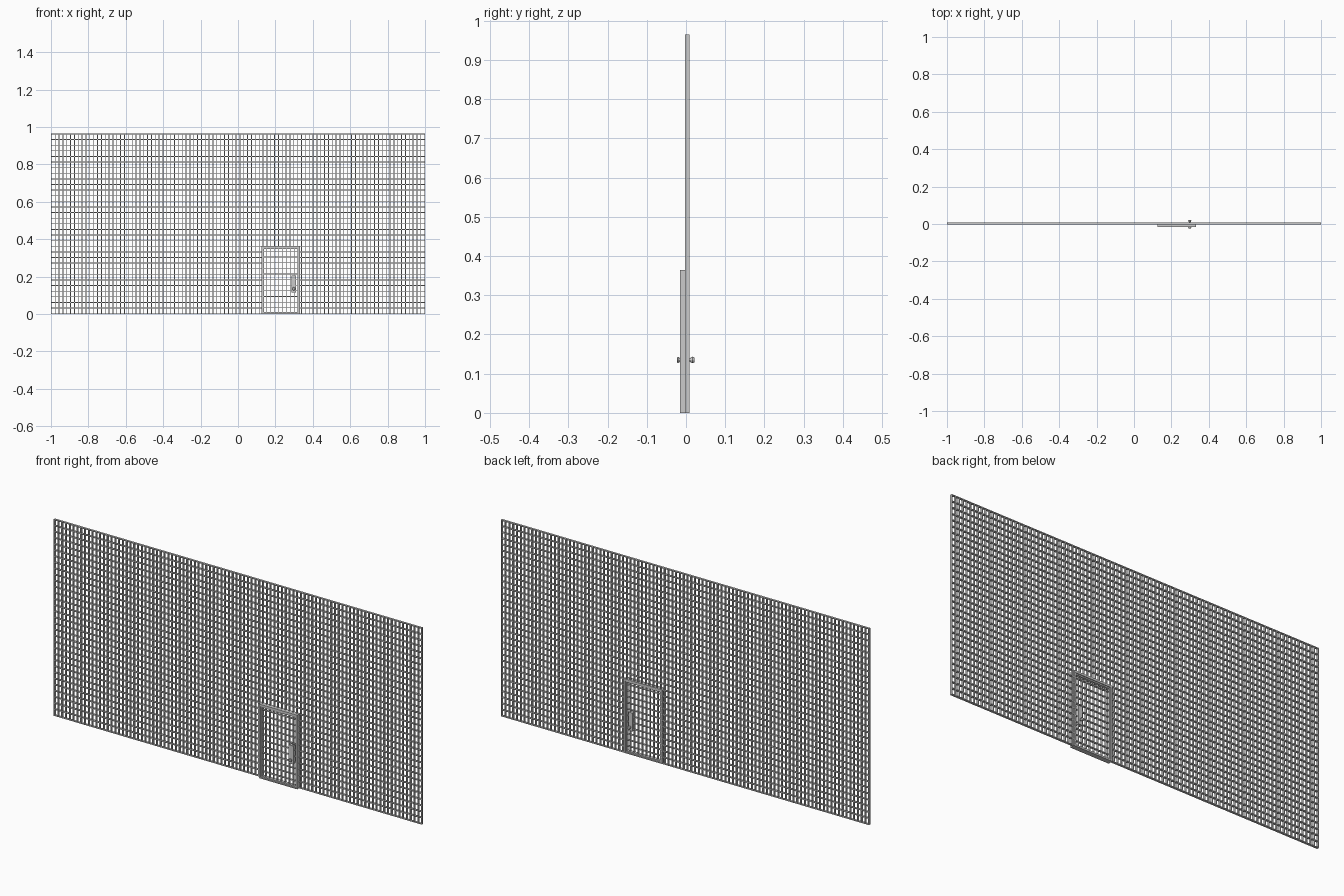
import bpy, bmesh, math
from mathutils import Matrix, Vector

if "Cube" in bpy.data.objects:
    bpy.data.objects.remove(bpy.data.objects["Cube"])


def add_box(bm, x0, x1, y0, y1, z0, z1):
    m = Matrix.Translation(((x0 + x1) / 2, (y0 + y1) / 2, (z0 + z1) / 2)) @ \
        Matrix.Diagonal((x1 - x0, y1 - y0, z1 - z0, 1))
    bmesh.ops.create_cube(bm, size=1, matrix=m)


def add_cone(bm, x, z, y0, y1, r0, r1, sides=12):
    # round part whose axis runs along y
    m = Matrix.Translation((x, (y0 + y1) / 2, z)) @ Matrix.Rotation(-math.pi / 2, 4, 'X')
    bmesh.ops.create_cone(bm, cap_ends=True, segments=sides, radius1=r0,
                          radius2=r1, depth=y1 - y0, matrix=m)


def finish(bm, name):
    me = bpy.data.meshes.new(name)
    bm.to_mesh(me)
    bm.free()
    ob = bpy.data.objects.new(name, me)
    bpy.context.collection.objects.link(ob)
    return ob


COLS, ROWS, H = 97, 32, 0.965
BAR = 0.0042                      # bar width
WY0, WY1 = -0.002, 0.0085         # wall depth
DX0, DX1, DTOP = 0.125, 0.332, 0.364   # doorway
FY0, FY1 = -0.0155, 0.009         # frame depth

# vertical wall bars, cut short above the doorway
bm = bmesh.new()
for i in range(COLS + 1):
    x = -1 + BAR / 2 + i * (2 - BAR) / COLS
    z0 = DTOP - 0.004 if DX0 < x < DX1 else 0
    add_box(bm, x - BAR / 2, x + BAR / 2, WY0, WY1, z0, H)
finish(bm, "wall_vertical_bars")

# horizontal wall bars, split around the doorway
bm = bmesh.new()
e = 0.0002
for j in range(ROWS + 1):
    z = BAR / 2 + j * (H - BAR) / ROWS
    spans = [(-1 + e, DX0 + 0.004), (DX1 - 0.004, 1 - e)] if z < DTOP else [(-1 + e, 1 - e)]
    for a, b in spans:
        add_box(bm, a, b, WY0 + e, WY1 - e, z - BAR / 2, z + BAR / 2)
finish(bm, "wall_horizontal_bars")

# door frame: outer jambs, head and sill
bm = bmesh.new()
FW = 0.007
add_box(bm, DX0, DX0 + FW, FY0, FY1, 0, DTOP)
add_box(bm, DX1 - FW, DX1, FY0, FY1, 0, DTOP)
add_box(bm, DX0 + FW, DX1 - FW, FY0, FY1, DTOP - 0.010, DTOP)
add_box(bm, DX0 + FW, DX1 - FW, FY0, FY1, 0, 0.005)
finish(bm, "door_frame")

# door leaf border
bm = bmesh.new()
LX0, LX1, LZ0, LZ1 = DX0 + FW, DX1 - FW, 0.005, DTOP - 0.010
LY0, LY1, LW = -0.011, 0.005, 0.006
add_box(bm, LX0, LX0 + LW, LY0, LY1, LZ0, LZ1)
add_box(bm, LX1 - LW, LX1, LY0, LY1, LZ0, LZ1)
add_box(bm, LX0 + LW, LX1 - LW, LY0, LY1, LZ1 - LW, LZ1)
add_box(bm, LX0 + LW, LX1 - LW, LY0, LY1, LZ0, LZ0 + LW)
finish(bm, "door_leaf_border")

# door leaf bars
bm = bmesh.new()
T = 0.0035
for i in range(1, 9):
    x = LX0 + i * (LX1 - LX0) / 9
    add_box(bm, x - T / 2, x + T / 2, -0.008, 0.002, LZ0 + LW, LZ1 - LW)
for j in range(1, 12):
    z = 0.003 + j * 0.0302
    add_box(bm, LX0 + LW, LX1 - LW, -0.0078, 0.0018, z - T / 2, z + T / 2)
finish(bm, "door_leaf_bars")

# lock plate and knobs on both faces
bm = bmesh.new()
add_box(bm, 0.287, 0.309, -0.0125, 0.0065, 0.115, 0.205)
finish(bm, "lock_plate")
bm = bmesh.new()
kx, kz = 0.298, 0.135
add_cone(bm, kx, kz, -0.017, 0.016, 0.0035, 0.0035)
for c, s in ((-0.003, -1), (-0.003, 1)):
    base = -0.016 if s < 0 else 0.010
    a, b, d = base + s * 0.001, base + s * 0.0045, base + s * 0.0075
    if s < 0:
        add_cone(bm, kx, kz, b, a, 0.0085, 0.006)
        add_cone(bm, kx, kz, -0.023, b, 0.006, 0.0085)
    else:
        add_cone(bm, kx, kz, a, 0.017, 0.006, 0.0085)
        add_cone(bm, kx, kz, 0.017, 0.022, 0.0085, 0.006)
finish(bm, "door_knobs")
